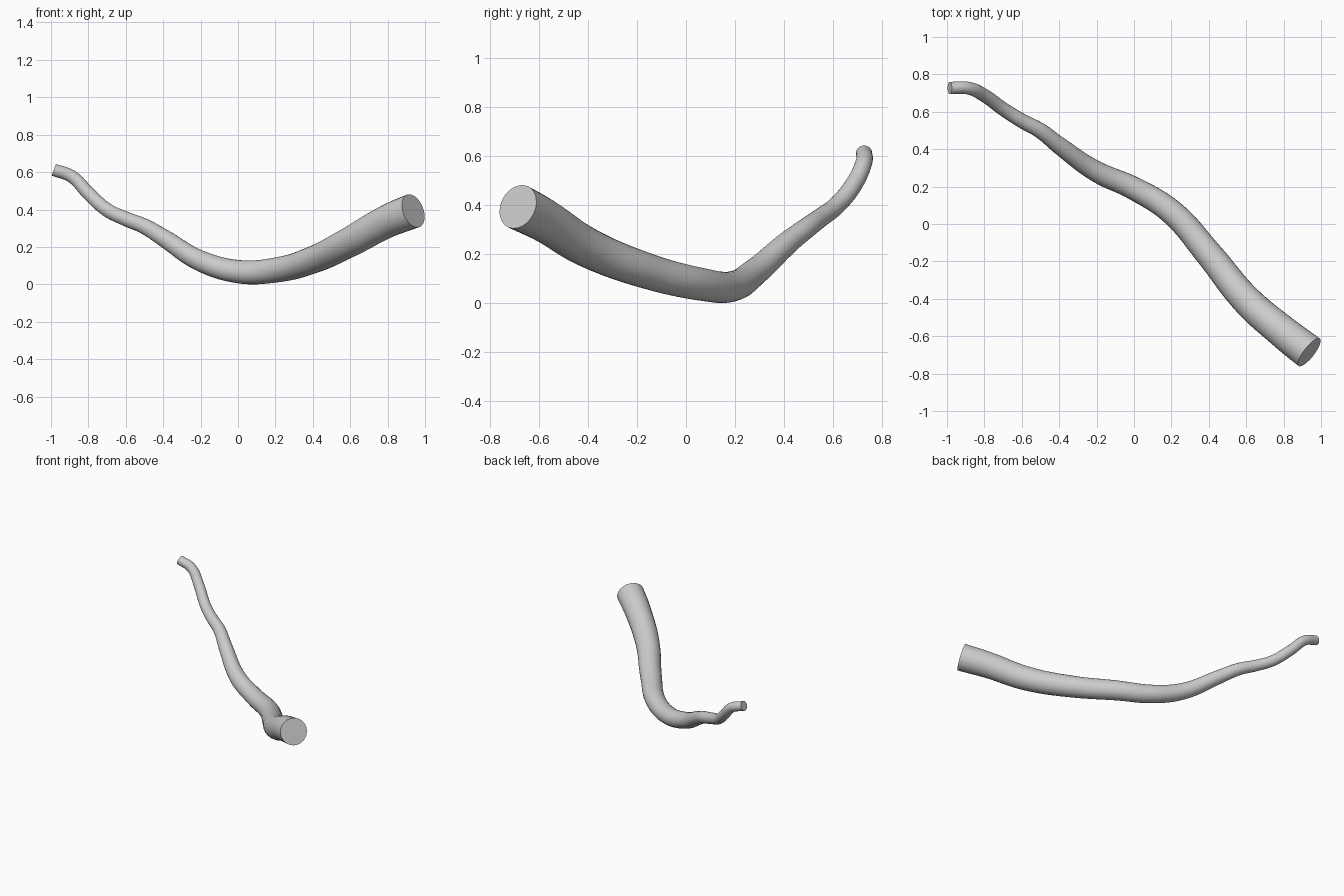
import bpy

if "Cube" in bpy.data.objects:
    bpy.data.objects.remove(bpy.data.objects["Cube"])

# Centre line of the branch from thin tip to thick cut end: x, y, z, radius
path = [
    (-0.985, 0.727, 0.612, 0.033),
    (-0.890, 0.727, 0.577, 0.034),
    (-0.800, 0.687, 0.487, 0.036),
    (-0.700, 0.615, 0.398, 0.037),
    (-0.600, 0.552, 0.350, 0.039),
    (-0.500, 0.498, 0.310, 0.042),
    (-0.400, 0.420, 0.250, 0.047),
    (-0.200, 0.280, 0.125, 0.056),
    (0.000, 0.190, 0.068, 0.062),
    (0.200, 0.065, 0.076, 0.067),
    (0.400, -0.160, 0.131, 0.073),
    (0.600, -0.405, 0.228, 0.081),
    (0.800, -0.580, 0.338, 0.088),
    (0.937, -0.686, 0.393, 0.093),
]

# Tapered tube with flat end caps
curve = bpy.data.curves.new("branch", "CURVE")
curve.dimensions = "3D"
curve.bevel_depth = 1.0
curve.bevel_resolution = 10
curve.resolution_u = 8
curve.use_fill_caps = True
spline = curve.splines.new("BEZIER")
spline.radius_interpolation = "CARDINAL"
spline.bezier_points.add(len(path) - 1)
for point, (x, y, z, r) in zip(spline.bezier_points, path):
    point.co = (x, y, z)
    point.radius = r
    point.handle_left_type = point.handle_right_type = "AUTO"

branch = bpy.data.objects.new("branch", curve)
bpy.context.collection.objects.link(branch)
bpy.context.view_layer.objects.active = branch
branch.select_set(True)
bpy.ops.object.convert(target="MESH")
bpy.ops.object.shade_smooth_by_angle()
